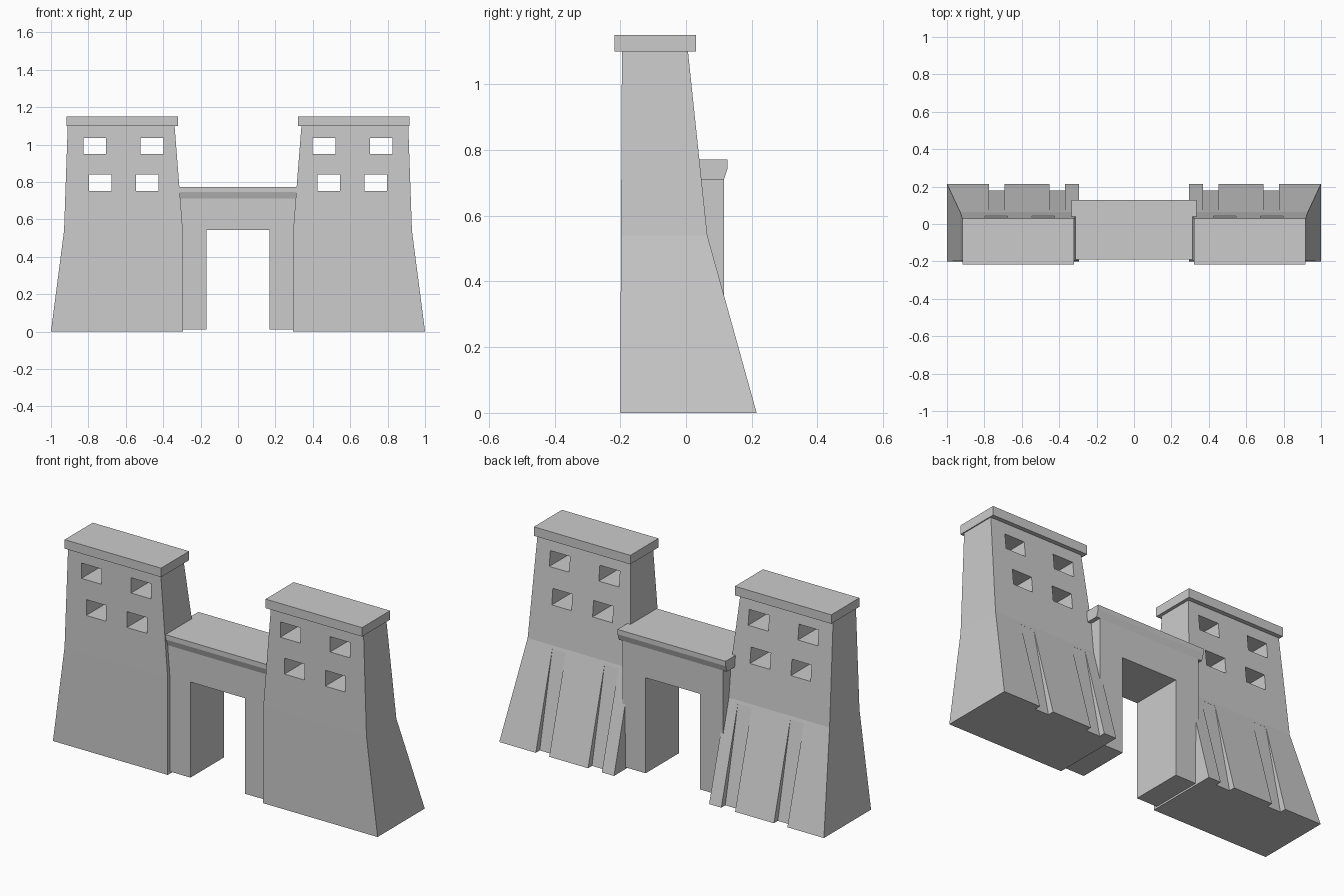
import bpy, bmesh

if "Cube" in bpy.data.objects:
    bpy.data.objects.remove(bpy.data.objects["Cube"])


def new_object(name, bm):
    bmesh.ops.recalc_face_normals(bm, faces=bm.faces[:])
    mesh = bpy.data.meshes.new(name)
    bm.to_mesh(mesh)
    bm.free()
    obj = bpy.data.objects.new(name, mesh)
    bpy.context.collection.objects.link(obj)
    return obj


def loft(bm, rings):
    """Skin rings of points together and cap both ends."""
    vs = [[bm.verts.new(p) for p in ring] for ring in rings]
    n = len(vs[0])
    for a, b in zip(vs, vs[1:]):
        for i in range(n):
            j = (i + 1) % n
            bm.faces.new((a[i], a[j], b[j], b[i]))
    bm.faces.new(vs[0])
    bm.faces.new(vs[-1])


def rect(x0, x1, y0, y1, z):
    return [(x0, y0, z), (x1, y0, z), (x1, y1, z), (x0, y1, z)]


def extrude_x(bm, profile, x0, x1):
    loft(bm, [[(x, y, z) for y, z in profile] for x in (x0, x1)])


def extrude_y(bm, profile, y0, y1):
    loft(bm, [[(x, y, z) for x, z in profile] for y in (y0, y1)])


def cutter(name, target, bm):
    obj = new_object(name, bm)
    obj.hide_render = True
    obj.display_type = 'WIRE'
    mod = target.modifiers.new(name, 'BOOLEAN')
    mod.operation = 'DIFFERENCE'
    mod.solver = 'EXACT'
    mod.object = obj


# Tower bodies: battered block with a kink at mid height
bm = bmesh.new()
loft(bm, [rect(0.293, 1.0, -0.2, 0.215, 0),
          rect(0.295, 0.93, -0.198, 0.065, 0.54),
          rect(0.34, 0.91, -0.195, 0.005, 1.11)])
towers = new_object("towers", bm)

# Window openings through each tower
bm = bmesh.new()
for x0, x1, z0, z1 in ((0.398, 0.522, 0.95, 1.035), (0.705, 0.827, 0.95, 1.035),
                       (0.424, 0.546, 0.752, 0.84), (0.676, 0.797, 0.752, 0.84)):
    loft(bm, [rect(x0, x1, -0.4, 0.4, z) for z in (z0, z1)])
cutter("window_cutter", towers, bm)

# Wedge grooves in the lower rear slope
bm = bmesh.new()
for x0, x1 in ((0.368, 0.453), (0.692, 0.775)):
    extrude_x(bm, [(0.1906, -0.05), (0.0695, 0.522), (0.3, 0.522), (0.3, -0.05)], x0, x1)
cutter("groove_cutter", towers, bm)
towers.modifiers.new("Mirror", 'MIRROR')

# Tower cap slabs
bm = bmesh.new()
loft(bm, [rect(0.322, 0.916, -0.217, 0.03, z) for z in (1.1, 1.15)])
caps = new_object("tower_caps", bm)
caps.modifiers.new("Mirror", 'MIRROR')

# Gateway wall with doorway
bm = bmesh.new()
extrude_y(bm, [(-0.31, 0.01), (-0.168, 0.01), (-0.168, 0.542), (0.168, 0.542),
               (0.168, 0.01), (0.31, 0.01), (0.31, 0.715), (-0.31, 0.715)],
          -0.178, 0.115)
new_object("gateway_wall", bm)

# Flared cornice and top slab over the gateway
bm = bmesh.new()
extrude_x(bm, [(-0.178, 0.71), (0.115, 0.71), (0.127, 0.745), (0.127, 0.772),
               (-0.19, 0.772), (-0.19, 0.745)], -0.333, 0.333)
new_object("gateway_cornice", bm)
